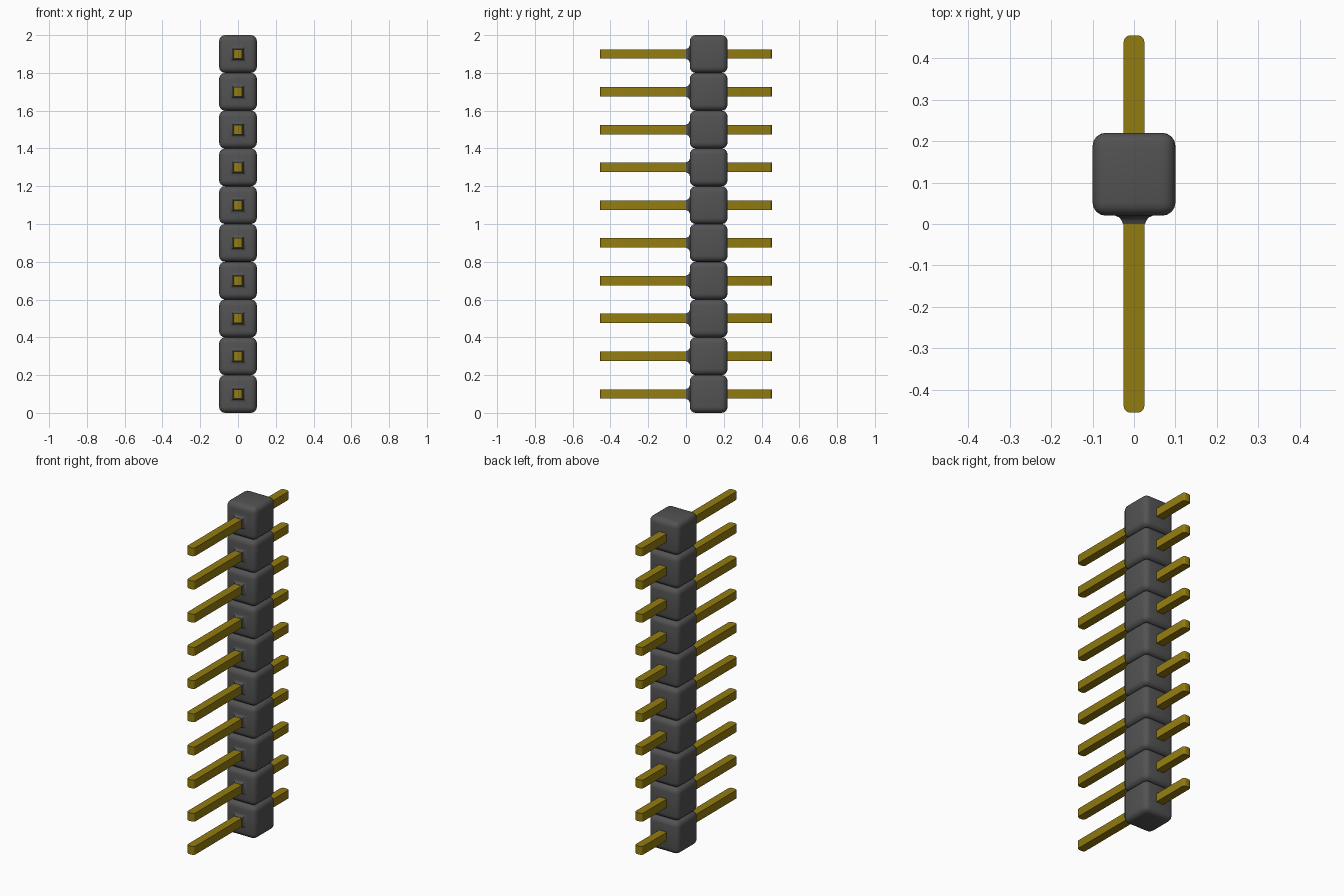
import bpy, bmesh
from mathutils import Matrix, Vector

cube = bpy.data.objects.get("Cube")
if cube:
    bpy.data.objects.remove(cube, do_unlink=True)

COUNT, PITCH = 10, 0.2


def material(name, rgb, rough):
    m = bpy.data.materials.new(name)
    m.use_nodes = True
    m.diffuse_color = (*rgb, 1)
    b = m.node_tree.nodes["Principled BSDF"]
    b.inputs["Base Color"].default_value = (*rgb, 1)
    b.inputs["Roughness"].default_value = rough
    return m


def box(size, center):
    bm = bmesh.new()
    bmesh.ops.create_cube(bm, size=1, matrix=Matrix.Translation(center)
                          @ Matrix.Diagonal((*size, 1)))
    return bm


def finish(bm, name, mat, angle):
    """Turn the bmesh into an object repeated up the strip."""
    bmesh.ops.recalc_face_normals(bm, faces=bm.faces)
    me = bpy.data.meshes.new(name)
    bm.to_mesh(me)
    bm.free()
    me.materials.append(mat)
    ob = bpy.data.objects.new(name, me)
    bpy.context.collection.objects.link(ob)
    bpy.ops.object.select_all(action='DESELECT')
    ob.select_set(True)
    bpy.context.view_layer.objects.active = ob
    bpy.ops.object.shade_smooth_by_angle(angle=angle)
    arr = ob.modifiers.new("repeat", 'ARRAY')
    arr.count = COUNT
    arr.use_relative_offset = False
    arr.use_constant_offset = True
    arr.constant_offset_displace = (0, 0, PITCH)
    return ob


plastic = material("dark grey plastic", (0.085, 0.085, 0.085), 0.6)
gold = material("gold metal", (0.29, 0.20, 0.005), 0.4)

# Housing: rounded block, tighter rounding around the front face
bm = box((0.2, 0.2, 0.2), Vector((0, 0.12, PITCH / 2)))
front_edges = [e for e in bm.edges if all(v.co.y < 0.1 for v in e.verts)]
weight = bm.edges.layers.float.new("bevel_weight_edge")
for e in bm.edges:
    e[weight] = 0.7 if e in front_edges else 1.0
bmesh.ops.bevel(bm, geom=bm.edges[:], offset=0.032, segments=4, profile=0.5,
                affect='EDGES', clamp_overlap=True)

# Flared collar drawn out of the front face around the pin
front = min(bm.faces, key=lambda f: f.calc_center_median().y)
c = Vector((0, 0.02, PITCH / 2))
for half, y in ((0.045, 0.02), (0.036, 0.016), (0.030, 0.009), (0.0265, 0.0)):
    bmesh.ops.inset_region(bm, faces=[front], thickness=0.001)
    for v in front.verts:
        v.co = Vector((half if v.co.x > 0 else -half, y,
                       c.z + (half if v.co.z > c.z else -half)))
finish(bm, "housing_blocks", plastic, 0.6)

# Pins: square bars, upright corners at both ends rounded
bm = box((0.05, 0.91, 0.05), Vector((0, 0, PITCH / 2)))
upright = [e for e in bm.edges if abs(e.verts[0].co.z - e.verts[1].co.z) > 0.01]
bmesh.ops.bevel(bm, geom=upright, offset=0.016, segments=3, profile=0.5,
                affect='EDGES')
finish(bm, "contact_pins", gold, 0.5)
